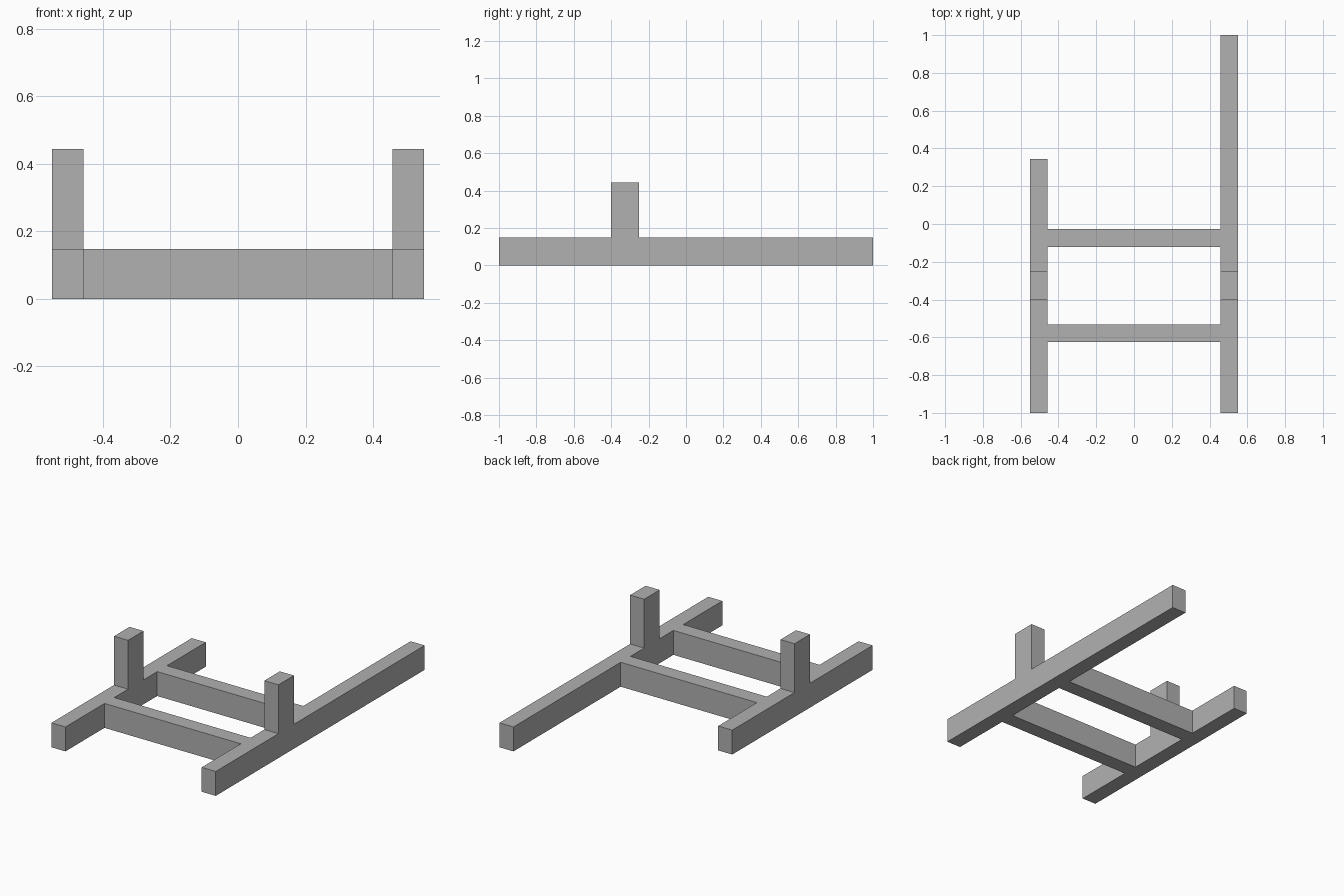
import bpy

cube = bpy.data.objects.get("Cube")
if cube:
    bpy.data.objects.remove(cube, do_unlink=True)

# Single grey finish
GREY = (0.44, 0.44, 0.44, 1.0)
mat = bpy.data.materials.new("plain_grey")
mat.use_nodes = True
mat.diffuse_color = GREY
mat.node_tree.nodes["Principled BSDF"].inputs["Base Color"].default_value = GREY


def box(name, x, y, z):
    """Add a box spanning the given (low, high) ranges."""
    spans = (x, y, z)
    bpy.ops.mesh.primitive_cube_add(size=1, location=[(a + b) / 2 for a, b in spans])
    obj = bpy.context.object
    obj.name = name
    obj.scale = [b - a for a, b in spans]
    bpy.ops.object.transform_apply(location=False, rotation=False, scale=True)
    obj.data.materials.append(mat)
    return obj


OUTER, INNER = 0.551, 0.457   # sides of the rails
BAR = OUTER - INNER           # timber thickness
HEIGHT, POST_TOP = 0.148, 0.444
POST_Y = (-0.40, -0.252)
RAIL_FRONT = -1.0

# Long left rail, short right rail, each with an upright post
for side, sign, rail_back in (("left", 1, 1.0), ("right", -1, 0.344)):
    x = sorted((sign * INNER, sign * OUTER))
    box(side + "_rail", x, (RAIL_FRONT, rail_back), (0, HEIGHT))
    box(side + "_post", x, POST_Y, (HEIGHT, POST_TOP))

# Cross bars between the rails
for name, y in (("front_crossbar", -0.626), ("rear_crossbar", -0.121)):
    box(name, (-INNER, INNER), (y, y + BAR), (0, HEIGHT))
